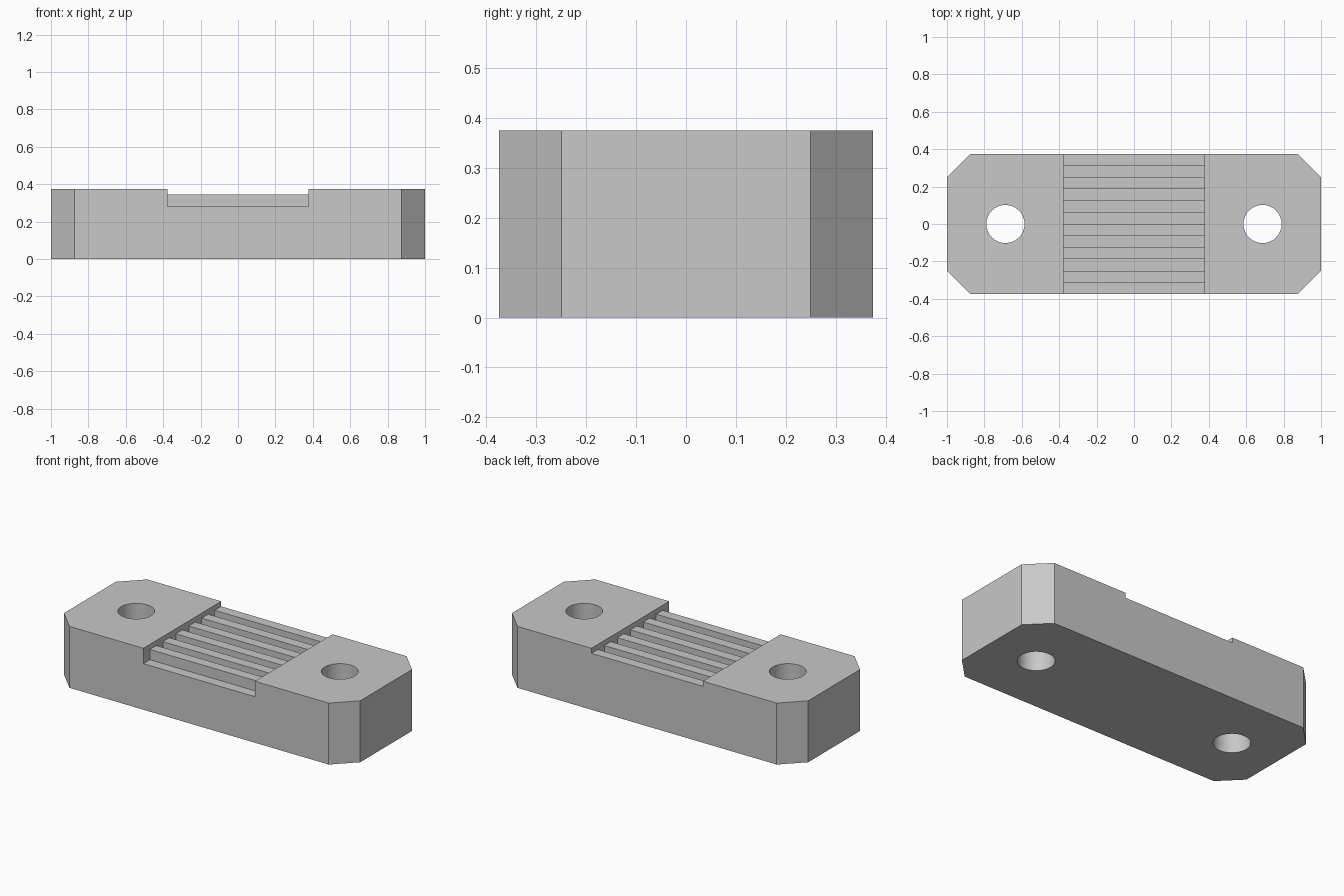
import bpy
import bmesh
import math
from mathutils import Vector

if "Cube" in bpy.data.objects:
    bpy.data.objects.remove(bpy.data.objects["Cube"], do_unlink=True)

# Main dimensions
HALF_X, HALF_Y, HEIGHT = 1.0, 0.375, 0.375
CHAMFER = 0.125
RIB_TOP, GROOVE_FLOOR, RIB_COUNT = 0.344, 0.281, 6
HOLE_X, HOLE_RADIUS = 0.6875, 0.102

grey = bpy.data.materials.new("plain grey")
grey.use_nodes = True
colour = (0.58, 0.58, 0.58, 1)
grey.diffuse_color = colour
grey.node_tree.nodes["Principled BSDF"].inputs["Base Color"].default_value = colour


def prism(name, points, direction):
    """Extrude a closed outline along a direction."""
    bm = bmesh.new()
    face = bm.faces.new([bm.verts.new(p) for p in points])
    result = bmesh.ops.extrude_face_region(bm, geom=[face])
    verts = [v for v in result["geom"] if isinstance(v, bmesh.types.BMVert)]
    bmesh.ops.translate(bm, verts=verts, vec=Vector(direction))
    bmesh.ops.recalc_face_normals(bm, faces=bm.faces)
    mesh = bpy.data.meshes.new(name)
    bm.to_mesh(mesh)
    bm.free()
    mesh.materials.append(grey)
    obj = bpy.data.objects.new(name, mesh)
    bpy.context.collection.objects.link(obj)
    return obj


def cut(target, cutter):
    """Subtract a cutter from the target and remove the cutter."""
    cutter.hide_render = True
    mod = target.modifiers.new("cut", "BOOLEAN")
    mod.operation, mod.solver, mod.object = "DIFFERENCE", "EXACT", cutter
    bpy.context.view_layer.objects.active = target
    bpy.ops.object.modifier_apply(modifier=mod.name)
    bpy.data.objects.remove(cutter, do_unlink=True)


# Block with chamfered vertical corners
cx, cy = HALF_X - CHAMFER, HALF_Y - CHAMFER
quarter = [(HALF_X, cy), (cx, HALF_Y)]
outline = quarter + [(-x, y) for x, y in reversed(quarter)]
outline += [(-x, -y) for x, y in outline]
block = prism("clamp_block", [(x, y, 0) for x, y in outline], (0, 0, HEIGHT))

# Comb-shaped channel leaves square ribs; the front strip is a groove
step = 2 * HALF_Y / (2 * RIB_COUNT)
comb = [(-HALF_Y - 0.1, HEIGHT + 0.1), (-HALF_Y - 0.1, GROOVE_FLOOR)]
for i in range(RIB_COUNT):
    y = -HALF_Y + (2 * i + 1) * step
    comb += [(y, GROOVE_FLOOR), (y, RIB_TOP)]
    if i < RIB_COUNT - 1:
        comb += [(y + step, RIB_TOP), (y + step, GROOVE_FLOOR)]
comb += [(HALF_Y + 0.1, RIB_TOP), (HALF_Y + 0.1, HEIGHT + 0.1)]
half_channel = 0.376
cut(block, prism("channel_cutter", [(-half_channel, y, z) for y, z in comb],
                 (2 * half_channel, 0, 0)))

# Bolt holes through both ends
SIDES = 48
for side in (-1, 1):
    ring = [(side * HOLE_X + HOLE_RADIUS * math.cos(math.tau * i / SIDES),
             HOLE_RADIUS * math.sin(math.tau * i / SIDES), -0.1)
            for i in range(SIDES)]
    cut(block, prism("hole_cutter", ring, (0, 0, HEIGHT + 0.2)))

# Smooth hole walls, crisp edges elsewhere
bpy.ops.object.select_all(action="DESELECT")
block.select_set(True)
bpy.context.view_layer.objects.active = block
bpy.ops.object.shade_smooth_by_angle(angle=math.radians(30))
